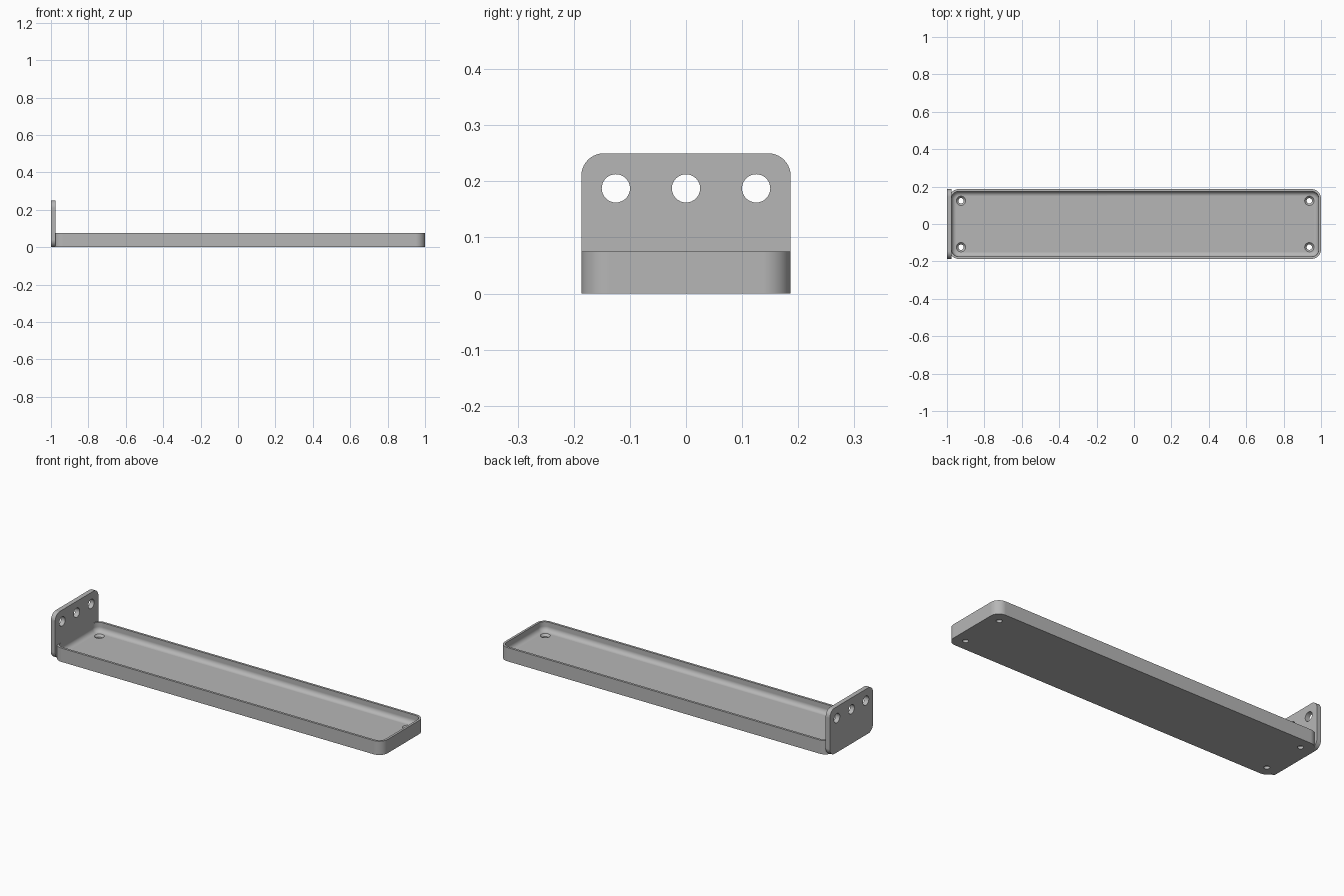
import bpy, bmesh
from math import sin, cos, pi

cube = bpy.data.objects.get("Cube")
if cube:
    bpy.data.objects.remove(cube, do_unlink=True)

metal = bpy.data.materials.new("grey metal")
metal.use_nodes = True
GREY = (0.47, 0.47, 0.47, 1)
metal.diffuse_color = GREY
metal.node_tree.nodes["Principled BSDF"].inputs["Base Color"].default_value = GREY


def rounded_rect(half_w, half_h, radius, steps=10):
    """Counter-clockwise outline with four round corners."""
    pts = []
    for quarter, (sx, sy) in enumerate([(1, 1), (-1, 1), (-1, -1), (1, -1)]):
        for i in range(steps + 1):
            a = (quarter + i / steps) * pi / 2
            pts.append((sx * (half_w - radius) + radius * cos(a),
                        sy * (half_h - radius) + radius * sin(a)))
    return pts


def circle(radius, cx, cy, steps=32):
    return [(cx + radius * cos(2 * pi * i / steps),
             cy + radius * sin(2 * pi * i / steps)) for i in range(steps)]


def loft(name, rings):
    """Closed solid through a list of equally long 3D rings."""
    bm = bmesh.new()
    loops = [[bm.verts.new(p) for p in ring] for ring in rings]
    n = len(loops[0])
    for low, high in zip(loops, loops[1:]):
        for i in range(n):
            j = (i + 1) % n
            bm.faces.new((low[i], low[j], high[j], high[i]))
    bm.faces.new(loops[0][::-1])
    bm.faces.new(loops[-1])
    bmesh.ops.recalc_face_normals(bm, faces=bm.faces)
    mesh = bpy.data.meshes.new(name)
    bm.to_mesh(mesh)
    bm.free()
    mesh.materials.append(metal)
    obj = bpy.data.objects.new(name, mesh)
    bpy.context.collection.objects.link(obj)
    return obj


def finish(obj, cutters):
    """Drill the holes, then smooth the rounded surfaces."""
    bpy.ops.object.select_all(action='DESELECT')
    obj.select_set(True)
    bpy.context.view_layer.objects.active = obj
    for cutter in cutters:
        mod = obj.modifiers.new("hole", 'BOOLEAN')
        mod.operation = 'DIFFERENCE'
        mod.solver = 'EXACT'
        mod.object = cutter
        bpy.ops.object.modifier_apply(modifier=mod.name)
        bpy.data.objects.remove(cutter, do_unlink=True)
    bpy.ops.object.shade_smooth_by_angle(angle=pi / 6)
    normals = obj.modifiers.new("flat faces", 'WEIGHTED_NORMAL')
    normals.keep_sharp = True


# Shallow tray with a thin wall and a filleted floor
LEFT, RIGHT, HALF_Y = -0.9875, 1.0, 0.1865
HEIGHT, FLOOR, WALL, FILLET, CORNER = 0.075, 0.025, 0.0125, 0.025, 0.05
mid, half_x = (LEFT + RIGHT) / 2, (RIGHT - LEFT) / 2


def tray_ring(inset, z):
    return [(x + mid, y, z) for x, y in
            rounded_rect(half_x - inset, HALF_Y - inset, CORNER - inset)]


rings = [tray_ring(0, 0), tray_ring(0, HEIGHT), tray_ring(WALL, HEIGHT)]
for k in range(9):
    a = k / 8 * pi / 2
    rings.append(tray_ring(WALL + FILLET * (1 - cos(a)),
                           FLOOR + FILLET * (1 - sin(a))))
tray = loft("tray", rings)

# Countersunk screw holes near the tray corners
screws = []
for x in (LEFT + 0.0625, RIGHT - 0.0625):
    for y in (-0.124, 0.124):
        profile = [(0.0145, -0.02), (0.0145, 0.0135),
                   (0.025, FLOOR), (0.025, 0.04)]
        screws.append(loft("screw_cutter", [
            [(px, py, z) for px, py in circle(r, x, y)] for r, z in profile]))
finish(tray, screws)

# Upright end plate with round corners
PLATE_H = 0.25
outline = rounded_rect(HALF_Y, PLATE_H / 2, 0.04)
plate = loft("end_plate", [[(x, y, z + PLATE_H / 2) for y, z in outline]
                           for x in (-1.0, -0.9748)])

# Row of three mounting holes
mounts = [loft("mount_cutter", [[(x, y, z) for y, z in circle(0.0252, c, 0.1875)]
                                for x in (-1.05, -0.93)])
          for c in (-0.125, 0, 0.125)]
finish(plate, mounts)
